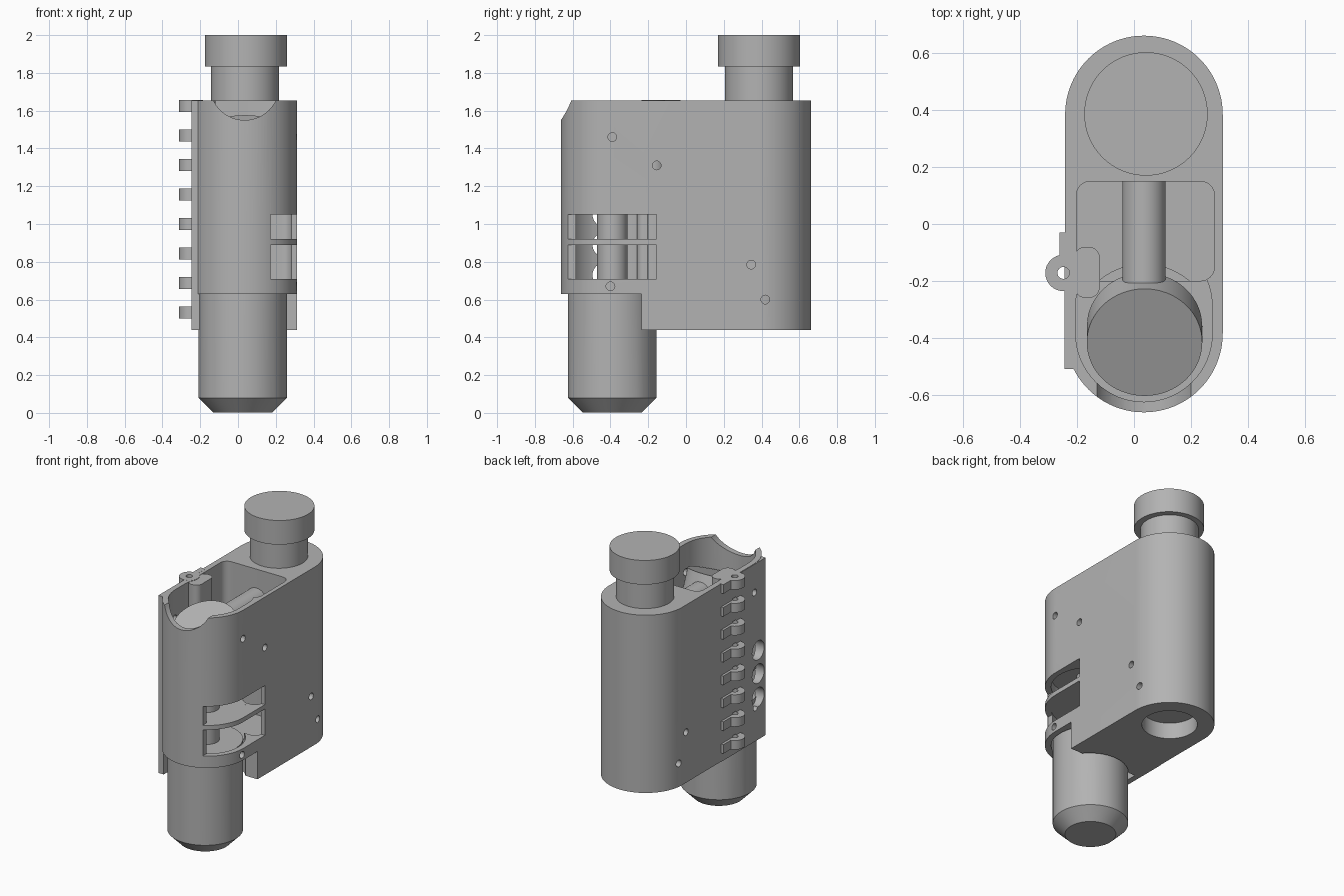
import bpy, bmesh, math
from mathutils import Matrix, Vector

if "Cube" in bpy.data.objects:
    bpy.data.objects.remove(bpy.data.objects["Cube"])

grey = bpy.data.materials.new("plain_grey")
grey.use_nodes = True
colour = (0.45, 0.45, 0.45, 1)
grey.diffuse_color = colour
grey.node_tree.nodes["Principled BSDF"].inputs["Base Color"].default_value = colour

CX = 0.035      # centre line of the housing
END = 0.385     # distance of the rounded ends from the middle
TOP = 1.655
BOTTOM = 0.44


def finish(name, bm):
    bmesh.ops.recalc_face_normals(bm, faces=bm.faces)
    mesh = bpy.data.meshes.new(name)
    bm.to_mesh(mesh)
    bm.free()
    mesh.materials.append(grey)
    ob = bpy.data.objects.new(name, mesh)
    bpy.context.collection.objects.link(ob)
    return ob


def prism(name, points, z0, z1):
    bm = bmesh.new()
    face = bm.faces.new([bm.verts.new((x, y, z0)) for x, y in points])
    up = bmesh.ops.extrude_face_region(bm, geom=[face])["geom"]
    verts = [g for g in up if isinstance(g, bmesh.types.BMVert)]
    bmesh.ops.translate(bm, verts=verts, vec=(0, 0, z1 - z0))
    return finish(name, bm)


def rounded(x0, x1, y0, y1, r, steps=8):
    """Outline of a rectangle with rounded corners."""
    corners = [(x1 - r, y1 - r), (x0 + r, y1 - r), (x0 + r, y0 + r), (x1 - r, y0 + r)]
    pts = []
    for i, (cx, cy) in enumerate(corners):
        for k in range(steps + 1):
            a = (i + k / steps) * math.pi / 2
            p = (cx + r * math.cos(a), cy + r * math.sin(a))
            if not pts or math.dist(p, pts[-1]) > 1e-4:
                pts.append(p)
    if math.dist(pts[0], pts[-1]) < 1e-4:
        pts.pop()
    return pts


def rod(name, start, end, r, r2=None, sides=64):
    a, b = Vector(start), Vector(end)
    bm = bmesh.new()
    turn = (b - a).to_track_quat("Z", "Y").to_matrix().to_4x4()
    bmesh.ops.create_cone(bm, cap_ends=True, segments=sides, radius1=r,
                          radius2=r if r2 is None else r2, depth=(b - a).length,
                          matrix=Matrix.Translation((a + b) / 2) @ turn)
    return finish(name, bm)


def upright(name, x, y, z0, z1, r, r2=None, sides=64):
    return rod(name, (x, y, z0), (x, y, z1), r, r2, sides)


def box(name, x0, x1, y0, y1, z0, z1):
    return prism(name, [(x0, y0), (x1, y0), (x1, y1), (x0, y1)], z0, z1)


def combine(targets, tool, operation="DIFFERENCE"):
    for ob in targets:
        mod = ob.modifiers.new("combine", "BOOLEAN")
        mod.operation, mod.object, mod.solver = operation, tool, "EXACT"
        bpy.context.view_layer.objects.active = ob
        bpy.ops.object.modifier_apply(modifier=mod.name)
    bpy.data.objects.remove(tool)


# Housing with rounded ends
housing = prism("housing", rounded(CX - 0.277, CX + 0.277, -0.662, 0.662, 0.2769, 24), BOTTOM, TOP)
cuts = [
    # stepped lower front
    box("cut", -0.205, 0.6, -0.9, -0.235, 0.3, 0.63),
    box("cut", -0.6, 0.0, -0.9, -0.51, 0.3, 0.63),
    # barrel bore, open front chamber and deep middle pocket
    upright("cut", CX, -END, 0.4, 1.12, 0.239),
    prism("cut", rounded(CX - 0.24, CX + 0.24, -0.625, -0.05, 0.2399, 16), 1.35, 1.8),
    prism("cut", rounded(-0.203, 0.283, -0.2, 0.15, 0.05), 0.66, 1.8),
    # curved scoop in the front lip
    rod("cut", (CX, -0.8, 1.733), (CX, -0.4, 1.733), 0.183),
    # side windows with a bridge left between them
    box("cut", 0.17, 0.6, -0.625, -0.155, 0.71, 0.89),
    box("cut", 0.17, 0.6, -0.625, -0.155, 0.92, 1.05),
    # recess under the rear end
    upright("cut", CX, END, 0.3, 0.56, 0.172),
]
for tool in cuts:
    combine([housing], tool)

# Flat side door and the pillar behind its hinge
door = box("side_door", -0.245, -0.206, -0.51, -0.03, BOTTOM, TOP - 0.002)
pillar = prism("hinge_pillar", rounded(-0.21, -0.12, -0.26, -0.08, 0.04), 0.64, TOP - 0.002)

# Pin holes across the housing
for y, z in [(-0.39, 1.46), (-0.155, 1.31), (0.345, 0.785), (0.42, 0.6), (-0.4, 0.67)]:
    combine([housing, door, pillar], rod("cut", (-0.6, y, z), (0.6, y, z), 0.023, sides=24))

# Large round ports through the door side
for z in (0.73, 0.89, 1.05):
    combine([housing, door], rod("cut", (-0.6, -0.43, z), (-0.1, -0.43, z), 0.065, sides=32))

# Hinge knuckles
for i in range(8):
    z0 = 0.5 + i * 0.1562
    knuckle = upright("hinge_knuckle", -0.248, -0.172, z0, z0 + 0.062, 0.064, sides=32)
    combine([knuckle], box("arm", -0.262, -0.225, -0.2, -0.03, z0, z0 + 0.062), "UNION")
    combine([knuckle, door, housing], upright("cut", -0.248, -0.172, z0 - 0.01, z0 + 0.07, 0.021, sides=24))

# Barrel with a chamfered foot
barrel = upright("barrel", 0.025, -0.39, 0.08, 0.7, 0.234)
combine([barrel], upright("foot", 0.025, -0.39, 0.003, 0.08, 0.158, 0.234), "UNION")

# Parts inside the windows
upright("barrel_core", CX, -0.39, 0.69, 1.36, 0.08)
upright("window_shelf", CX, -END, 0.892, 0.918, 0.245)

# Slanted end plug in the front chamber
slant = math.radians(22)
plug_top = Vector((0.037, -0.416, 1.5))
axis = Vector((0, -math.sin(slant), math.cos(slant)))
rod("slanted_plug", plug_top - axis * 0.15, plug_top, 0.203)

# Cross tube over the pocket
rod("cross_tube", (CX, -0.24, 1.45), (CX, 0.16, 1.45), 0.076)

# Push button at the rear
upright("button_shaft", 0.038, 0.387, 0.55, 1.84, 0.18)
upright("button_cap", 0.042, 0.387, 1.835, 2.0, 0.217)

# Smooth shading on the round surfaces, sharp edges kept
bpy.ops.object.select_all(action="DESELECT")
for ob in bpy.context.collection.objects:
    if ob.type == "MESH" and grey.name in ob.data.materials:
        ob.select_set(True)
        bpy.context.view_layer.objects.active = ob
bpy.ops.object.shade_smooth_by_angle(angle=math.radians(30))
